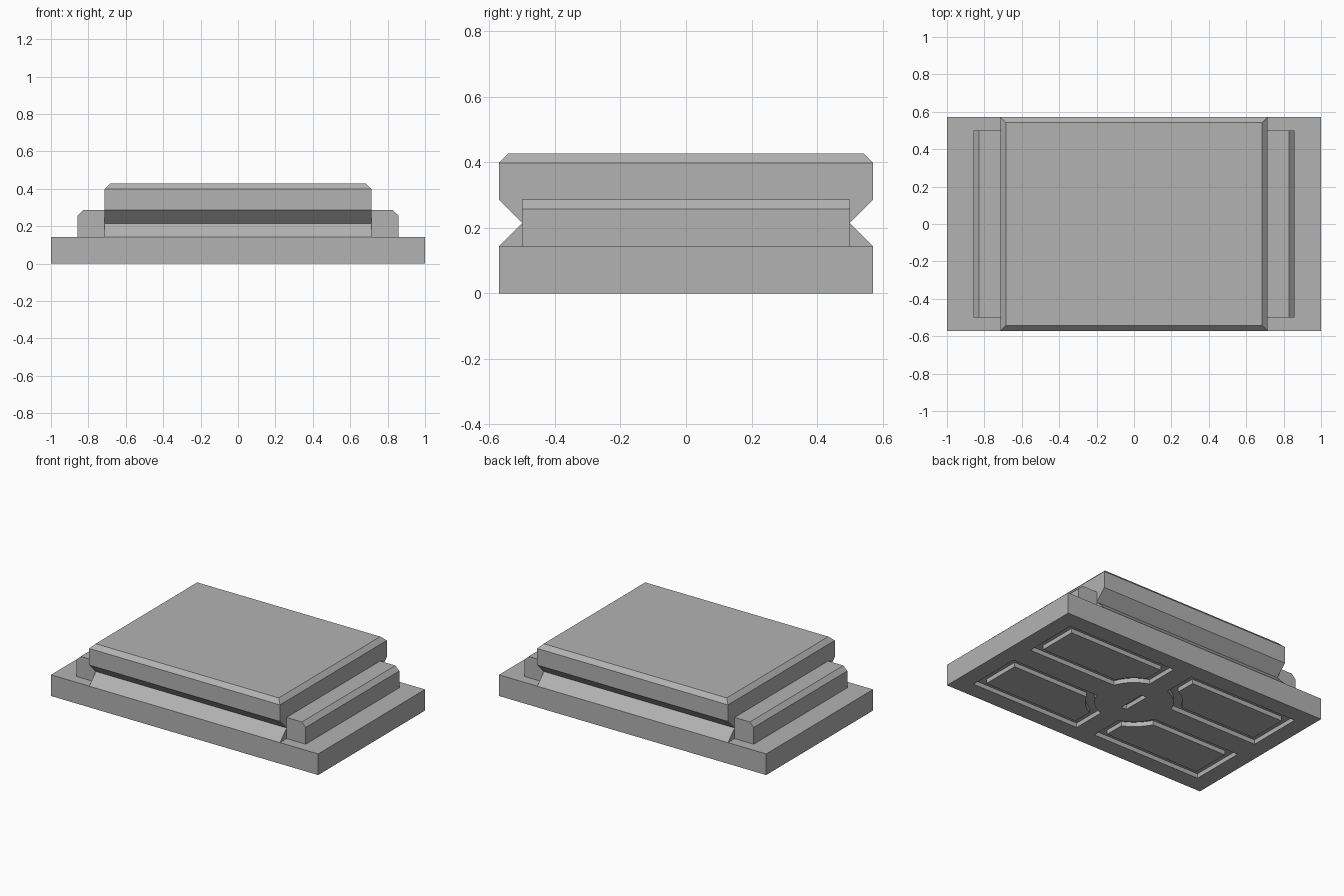
import bpy, bmesh, math

default = bpy.data.objects.get("Cube")
if default:
    bpy.data.objects.remove(default, do_unlink=True)

grey = bpy.data.materials.new("plain_grey")
grey.use_nodes = True
grey.diffuse_color = (0.45, 0.45, 0.45, 1)
grey.node_tree.nodes["Principled BSDF"].inputs["Base Color"].default_value = (0.45, 0.45, 0.45, 1)


def finish(name, bm):
    bmesh.ops.recalc_face_normals(bm, faces=bm.faces)
    mesh = bpy.data.meshes.new(name)
    bm.to_mesh(mesh)
    bm.free()
    mesh.materials.append(grey)
    obj = bpy.data.objects.new(name, mesh)
    bpy.context.collection.objects.link(obj)
    return obj


def add_loft(bm, levels):
    """Stack of rectangles, each (x_min, x_max, half_depth, z), skinned and capped."""
    loops = [[bm.verts.new(p) for p in ((a, -d, z), (b, -d, z), (b, d, z), (a, d, z))]
             for a, b, d, z in levels]
    for low, high in zip(loops, loops[1:]):
        for i in range(4):
            j = (i + 1) % 4
            bm.faces.new((low[i], low[j], high[j], high[i]))
    bm.faces.new(loops[0])
    bm.faces.new(loops[-1])


def loft(name, levels):
    bm = bmesh.new()
    add_loft(bm, levels)
    return finish(name, bm)


def panel_outline(inset, steps=10):
    """Rectangle whose corner nearest the centre is bitten by a round arc."""
    x0, x1 = 0.07 + inset, 0.886 - inset
    y0, y1 = 0.08 + inset, 0.457 - inset
    r = 0.24 + inset
    start, end = math.acos(x0 / r), math.asin(y0 / r)
    angles = [start + (end - start) * i / steps for i in range(steps + 1)]
    arc = [(r * math.cos(t), r * math.sin(t)) for t in angles]
    return arc + [(x1, y0), (x1, y1), (x0, y1)]


def add_ring(bm, sx, sy, bottom, top):
    """Closed groove-shaped solid around one panel."""
    outer, inner = panel_outline(0), panel_outline(0.055)
    loops = [[bm.verts.new((sx * x, sy * y, z)) for x, y in line]
             for line, z in ((outer, bottom), (outer, top), (inner, top), (inner, bottom))]
    count = len(outer)
    for k in range(4):
        a, b = loops[k], loops[(k + 1) % 4]
        for i in range(count):
            j = (i + 1) % count
            bm.faces.new((a[i], a[j], b[j], b[i]))


# Base slab
base = loft("base_plate", [(-1, 1, 0.571, 0), (-1, 1, 0.571, 0.143)])

# Underside grooves and central slot
GROOVE = 0.03
bm = bmesh.new()
for sx in (-1, 1):
    for sy in (-1, 1):
        add_ring(bm, sx, sy, -0.05, GROOVE)
add_loft(bm, [(-0.02, 0.02, 0.095, -0.05), (-0.02, 0.02, 0.095, GROOVE)])
cutter = finish("groove_cutter", bm)
cutter.hide_render = True

cut = base.modifiers.new("grooves", "BOOLEAN")
cut.operation = "DIFFERENCE"
cut.solver = "EXACT"
cut.object = cutter
bpy.context.view_layer.objects.active = base
bpy.ops.object.modifier_apply(modifier=cut.name)
bpy.data.objects.remove(cutter, do_unlink=True)

# Upper block with V notches front and back and a chamfered top
W = 0.714
loft("upper_block", [(-W, W, 0.571, 0.143), (-W, W, 0.5, 0.215), (-W, W, 0.571, 0.286),
                     (-W, W, 0.571, 0.398), (-W + 0.029, W - 0.029, 0.543, 0.427)])

# Side rails with a chamfered outer edge
for name, s in (("left_rail", 1), ("right_rail", -1)):
    loft(name, [(s * W, s * 0.857, 0.5, 0.143), (s * W, s * 0.857, 0.5, 0.257),
                (s * W, s * 0.828, 0.5, 0.286)])
